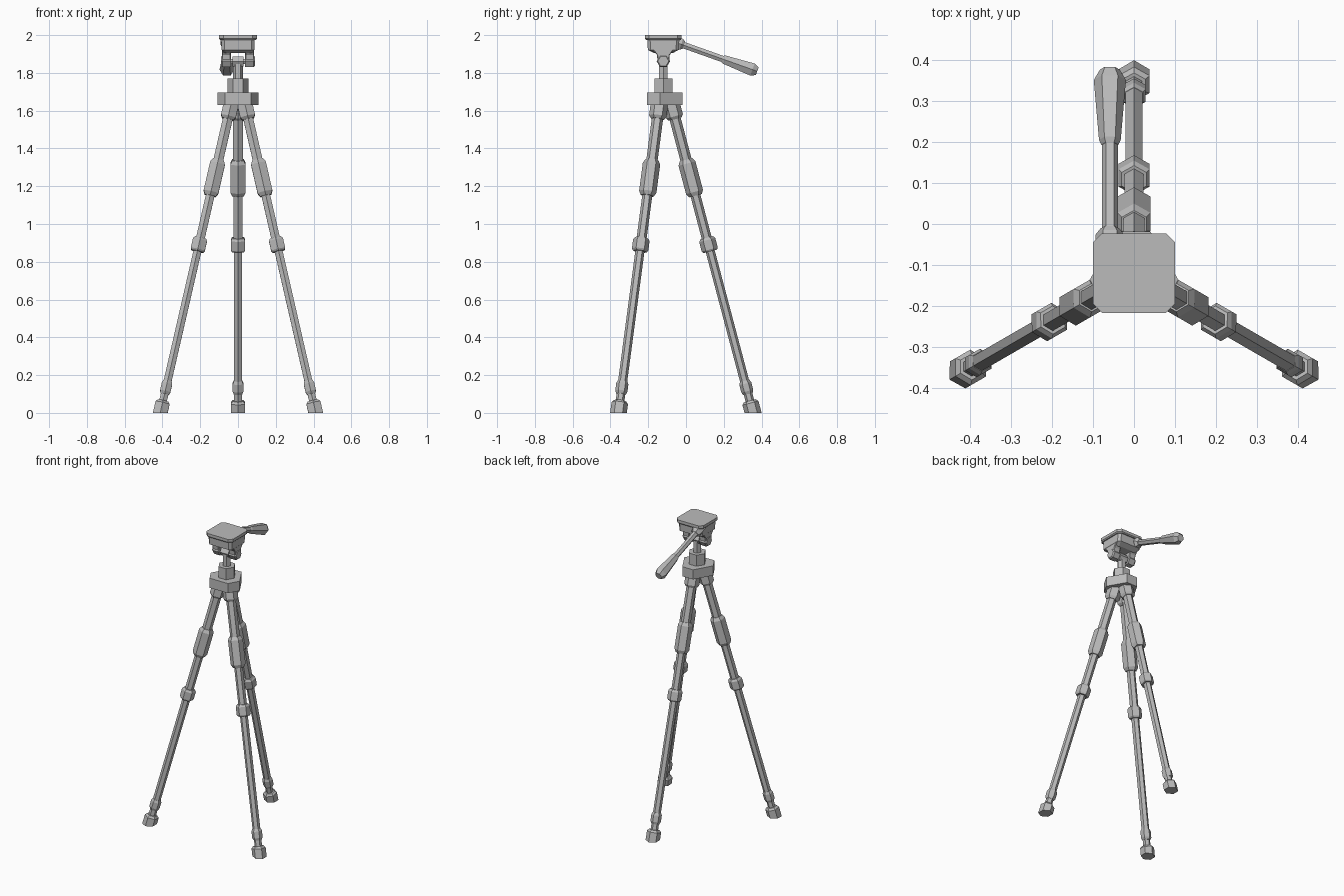
import bpy, bmesh, math
from mathutils import Vector

if "Cube" in bpy.data.objects:
    bpy.data.objects.remove(bpy.data.objects["Cube"])

GREY = (0.5, 0.5, 0.5, 1)
mat = bpy.data.materials.new("mid grey")
mat.use_nodes = True
mat.diffuse_color = GREY
mat.node_tree.nodes["Principled BSDF"].inputs["Base Color"].default_value = GREY

CY = -0.12                      # tripod axis in y
UP = Vector((0, 0, 1))
FLAT = math.cos(math.radians(30))


def finish(name, bm):
    bmesh.ops.recalc_face_normals(bm, faces=bm.faces)
    mesh = bpy.data.meshes.new(name)
    bm.to_mesh(mesh)
    bm.free()
    mesh.materials.append(mat)
    obj = bpy.data.objects.new(name, mesh)
    bpy.context.collection.objects.link(obj)
    return obj


def loft(name, rings, cut_ground=False):
    """Skin a list of point rings and cap both ends."""
    bm = bmesh.new()
    loops = [[bm.verts.new(p) for p in ring] for ring in rings]
    n = len(loops[0])
    for a, b in zip(loops, loops[1:]):
        for i in range(n):
            j = (i + 1) % n
            bm.faces.new((a[i], a[j], b[j], b[i]))
    bm.faces.new(loops[0])
    bm.faces.new(loops[-1])
    if cut_ground:
        geom = bm.verts[:] + bm.edges[:] + bm.faces[:]
        bmesh.ops.bisect_plane(bm, geom=geom, plane_co=(0, 0, 0),
                               plane_no=UP, clear_inner=True)
        bmesh.ops.holes_fill(bm, edges=[e for e in bm.edges if e.is_boundary])
    return finish(name, bm)


def hex_rod(name, start, axis, corner, profile, cut_ground=False):
    """Six-sided rod: profile holds (distance, half width across flats)."""
    axis = Vector(axis).normalized()
    u = Vector(corner)
    u = (u - axis * u.dot(axis)).normalized()
    v = axis.cross(u)
    rings = []
    for d, half in profile:
        r = half / FLAT
        angles = [k * math.pi / 3 for k in range(6)]
        rings.append([Vector(start) + axis * d + (u * math.cos(a) + v * math.sin(a)) * r
                      for a in angles])
    return loft(name, rings, cut_ground)


def chamfer_rect(name, cx, cy, c, levels):
    """Corner-cut box: levels hold (z, half x, half y)."""
    rings = []
    for z, hx, hy in levels:
        pts = [(hx, -hy + c), (hx, hy - c), (hx - c, hy), (-hx + c, hy),
               (-hx, hy - c), (-hx, -hy + c), (-hx + c, -hy), (hx - c, -hy)]
        rings.append([(cx + x, cy + y, z) for x, y in pts])
    return loft(name, rings)


# Legs: heights along each leg with half widths
SLOPE = 0.265
STRETCH = math.sqrt(1 + SLOPE ** 2)
LEG_PARTS = {
    "foot": [(-0.05, 0.038), (0.052, 0.038), (0.064, 0.028)],
    "ankle": [(0.05, 0.02), (0.12, 0.02)],
    "ankle_collar": [(0.10, 0.022), (0.115, 0.028), (0.155, 0.028), (0.17, 0.022)],
    "lower_tube": [(0.15, 0.021), (0.88, 0.021)],
    "clamp": [(0.855, 0.032), (0.865, 0.038), (0.915, 0.038), (0.927, 0.03)],
    "middle_tube": [(0.9, 0.023), (1.17, 0.023)],
    "sleeve": [(1.15, 0.03), (1.17, 0.04), (1.32, 0.04), (1.34, 0.03)],
    "upper_tube": [(1.3, 0.026), (1.6, 0.026)],
    "hinge": [(1.555, 0.03), (1.57, 0.04), (1.65, 0.04)],
}
for side, deg in (("back", 90), ("right", 210), ("left", 330)):
    out = Vector((math.cos(math.radians(deg)), math.sin(math.radians(deg)), 0))
    base = Vector((0, CY, 0)) + out * 0.475
    for part, prof in LEG_PARTS.items():
        hex_rod(f"{side}_leg_{part}", base, UP - out * SLOPE, out,
                [(z * STRETCH, h) for z, h in prof], part == "foot")

# Crown: triangle with cut corners facing the legs
crown = []
for deg in (90, 210, 330):
    a = math.radians(deg)
    for t in (-0.04, 0.04):
        crown.append((0.102 * math.cos(a) - t * math.sin(a),
                      CY + 0.102 * math.sin(a) + t * math.cos(a)))
loft("crown", [[(x, y, z) for x, y in crown] for z in (1.63, 1.695)])

# Centre column
hex_rod("column_collar", (0, CY, 0), UP, (1, 0, 0), [(1.68, 0.048), (1.77, 0.048)])
hex_rod("neck", (0, CY, 0), UP, (1, 0, 0), [(1.76, 0.023), (1.86, 0.023)])

# Tilt head
hex_rod("pivot_barrel", (-0.03, CY, 1.86), (1, 0, 0), (0, 1, 0),
        [(0, 0.026), (0.06, 0.026)])
hex_rod("pivot_axle", (-0.08, CY, 1.86), (1, 0, 0), (0, 1, 0),
        [(0, 0.014), (0.16, 0.014)])
for side, s in (("right", -1), ("left", 1)):
    hex_rod(f"{side}_ear", (s * 0.038, CY, 1.862), (s, 0, 0), (0, 1, 0),
            [(0, 0.031), (0.044, 0.031), (0.052, 0.025)])
    chamfer_rect(f"{side}_ear_web", s * 0.062, CY, 0.004,
                 [(1.86, 0.024, 0.03), (1.895, 0.024, 0.034), (1.93, 0.024, 0.06)])
chamfer_rect("head_body", 0, CY, 0.015,
             [(1.905, 0.075, 0.05), (1.922, 0.087, 0.082), (1.98, 0.087, 0.085)])
chamfer_rect("camera_plate", 0, CY, 0.022,
             [(1.975, 0.094, 0.092), (1.981, 0.1, 0.097), (2.0, 0.1, 0.097)])

# Pan handle
handle_start = (-0.059, -0.03, 1.953)
handle_dir = (0, 1, -0.355)
hex_rod("handle_socket", handle_start, handle_dir, (1, 0, 0),
        [(-0.05, 0.03), (0.005, 0.03), (0.02, 0.02)])
hex_rod("handle_rod", handle_start, handle_dir, (1, 0, 0),
        [(0, 0.017), (0.27, 0.017)])
hex_rod("handle_grip", handle_start, handle_dir, (1, 0, 0),
        [(0.237, 0.018), (0.25, 0.023), (0.405, 0.034), (0.432, 0.021)])
